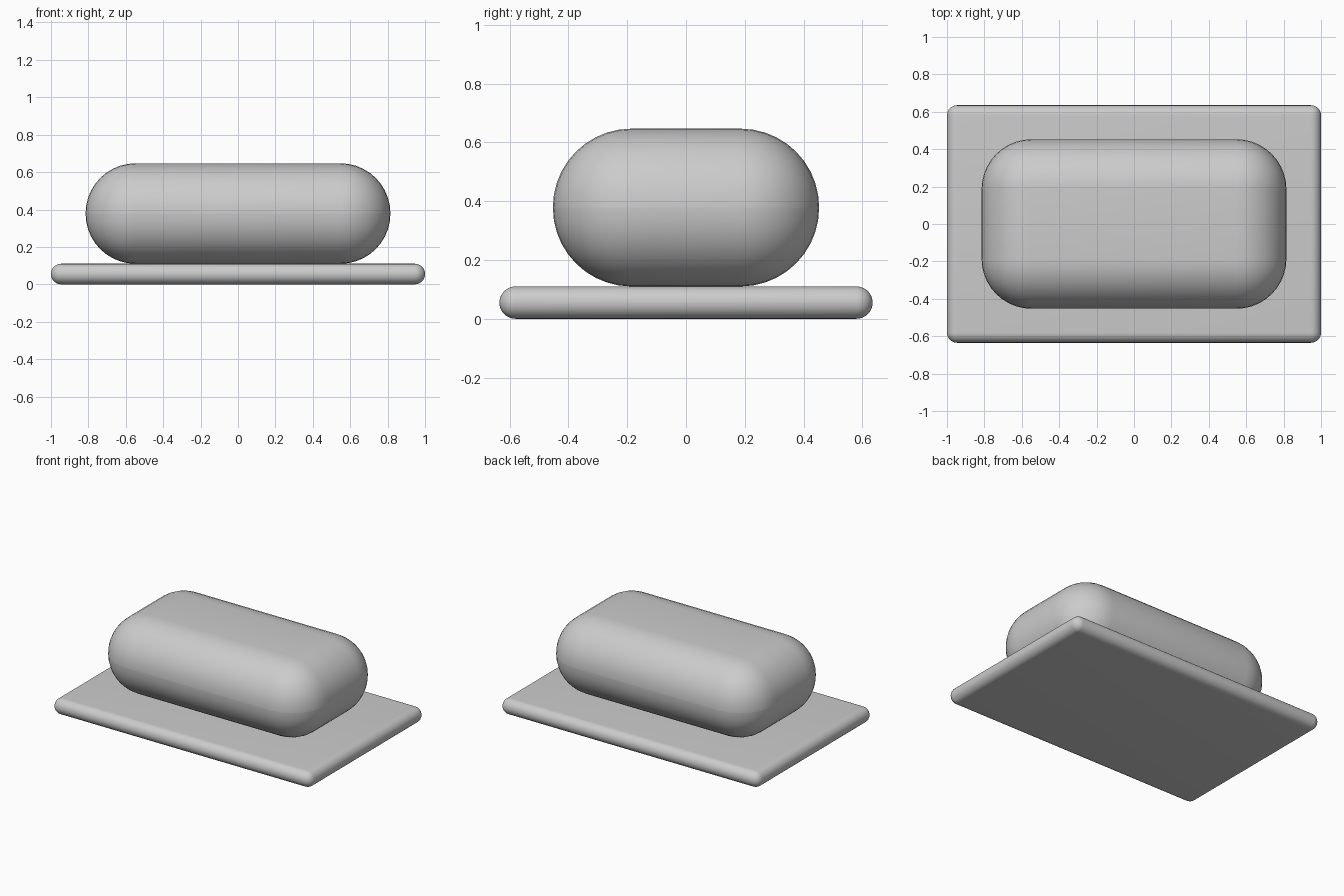
import bpy
import math

cube = bpy.data.objects.get("Cube")
if cube:
    bpy.data.objects.remove(cube, do_unlink=True)

# Single plain grey finish
grey = bpy.data.materials.new("plain_grey")
grey.use_nodes = True
colour = (0.6, 0.6, 0.6, 1.0)
grey.diffuse_color = colour
grey.node_tree.nodes["Principled BSDF"].inputs["Base Color"].default_value = colour


def rounded_box(name, size, bottom, segments):
    """Box with fully rounded sides: the radius is just under half its height."""
    width, depth, height = size
    bpy.ops.mesh.primitive_cube_add(size=1, location=(0, 0, bottom + height / 2))
    box = bpy.context.object
    box.name = name
    box.scale = size
    bpy.ops.object.transform_apply(location=False, rotation=False, scale=True)
    bevel = box.modifiers.new("rounding", 'BEVEL')
    bevel.width = height * 0.498
    bevel.segments = segments
    bevel.limit_method = 'NONE'
    bpy.ops.object.modifier_apply(modifier=bevel.name)
    box.data.materials.append(grey)
    bpy.ops.object.shade_smooth_by_angle(angle=math.radians(40))
    return box


# Thin base plate with the pillowy body resting on it
rounded_box("base_plate", (2.0, 1.27, 0.11), 0.0, 10)
rounded_box("rounded_body", (1.63, 0.906, 0.537), 0.11, 10)
